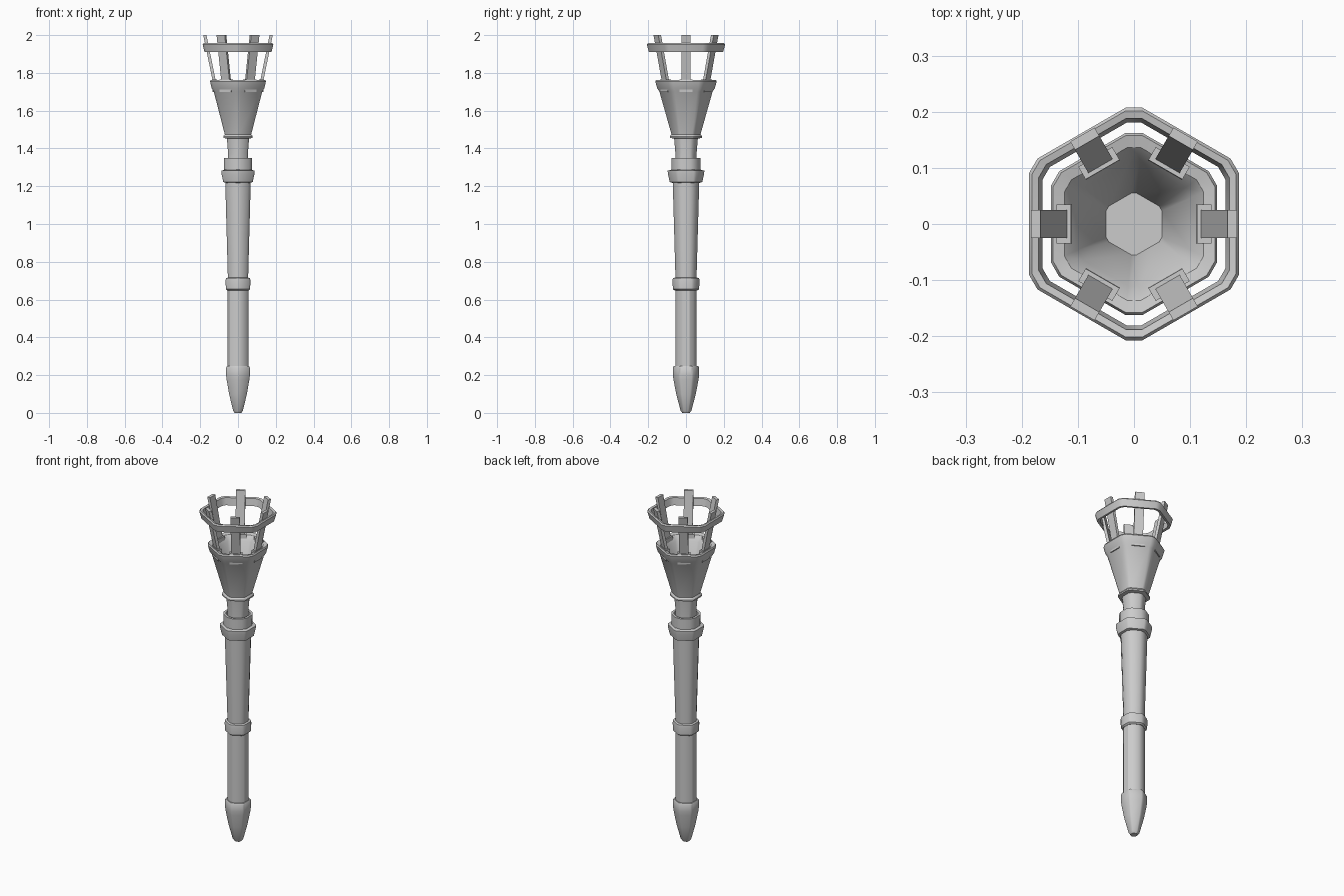
import bpy, bmesh
from math import radians, tan, cos, sin
from mathutils import Vector, Matrix

if "Cube" in bpy.data.objects:
    bpy.data.objects.remove(bpy.data.objects["Cube"])

FLAT = tan(radians(30))


def hex_ring(bm, apothem, z, k):
    """Hexagon with chamfered corners; flats face +-x, corners face +-y."""
    verts = []
    for i in range(6):
        rot = Matrix.Rotation(radians(60 * i), 3, 'Z')
        for s in (-1, 1):
            verts.append(bm.verts.new(rot @ Vector((apothem, s * k * apothem * FLAT, z))))
    return verts


def finish(name, bm, angle=30):
    bmesh.ops.recalc_face_normals(bm, faces=bm.faces)
    mesh = bpy.data.meshes.new(name)
    bm.to_mesh(mesh)
    bm.free()
    obj = bpy.data.objects.new(name, mesh)
    bpy.context.collection.objects.link(obj)
    bpy.ops.object.select_all(action='DESELECT')
    obj.select_set(True)
    bpy.context.view_layer.objects.active = obj
    bpy.ops.object.shade_smooth_by_angle(angle=radians(angle))
    return obj


def hex_loft(name, profile, k=0.82, closed=False):
    """Skin chamfered hexagons along an (apothem, z) profile."""
    bm = bmesh.new()
    rings = [hex_ring(bm, a, z, k) for a, z in profile]
    pairs = list(zip(rings, rings[1:]))
    if closed:
        pairs.append((rings[-1], rings[0]))
    for lo, hi in pairs:
        for j in range(12):
            n = (j + 1) % 12
            bm.faces.new((lo[j], lo[n], hi[n], hi[j]))
    if not closed:
        bm.faces.new(rings[0])
        bm.faces.new(rings[-1])
    return finish(name, bm)


def cage_bar(name, angle, sections):
    """Leaning flat bar from (inner x, outer x, half width, z) sections."""
    bm = bmesh.new()
    rot = Matrix.Rotation(radians(angle), 3, 'Z')
    rings = []
    for x0, x1, w, z in sections:
        corners = ((x0, -w), (x1, -w), (x1, w), (x0, w))
        rings.append([bm.verts.new(rot @ Vector((x, y, z))) for x, y in corners])
    for lo, hi in zip(rings, rings[1:]):
        for j in range(4):
            n = (j + 1) % 4
            bm.faces.new((lo[j], lo[n], hi[n], hi[j]))
    bm.faces.new(rings[0])
    bm.faces.new(rings[-1])
    return finish(name, bm)


# Handle, bottom to top
hex_loft("foot_tip", [(0.018, 0.0), (0.026, 0.012), (0.047, 0.10), (0.060, 0.175),
                      (0.063, 0.20), (0.063, 0.24), (0.059, 0.247)])
hex_loft("lower_shaft", [(0.055, 0.22), (0.055, 0.67)], k=0.55)
hex_loft("middle_band", [(0.056, 0.648), (0.064, 0.655), (0.066, 0.70),
                         (0.064, 0.713), (0.055, 0.716)], k=0.75)
hex_loft("upper_grip", [(0.053, 0.69), (0.060, 0.95), (0.068, 1.24)], k=0.6)
hex_loft("collar", [(0.066, 1.218), (0.078, 1.222), (0.087, 1.265),
                    (0.088, 1.282), (0.070, 1.288)])
hex_loft("collar_socket", [(0.074, 1.27), (0.075, 1.35), (0.062, 1.35), (0.060, 1.29)], k=0.6)
hex_loft("neck", [(0.053, 1.28), (0.053, 1.38), (0.060, 1.47)], k=0.7)

# Hollow flared cup
hex_loft("cup", [(0.058, 1.452), (0.078, 1.456), (0.078, 1.464), (0.070, 1.475),
                 (0.128, 1.70), (0.139, 1.718), (0.148, 1.755), (0.144, 1.763),
                 (0.124, 1.758), (0.101, 1.73), (0.050, 1.52)], k=0.80)

# Six bars with their sockets, held by a hoop
for i in range(6):
    cage_bar(f"cage_bar_{i + 1}", 60 * i,
             [(0.106, 0.122, 0.025, 1.70), (0.167, 0.184, 0.025, 2.0)])
    cage_bar(f"bar_socket_{i + 1}", 60 * i,
             [(0.108, 0.134, 0.035, 1.70), (0.112, 0.138, 0.035, 1.766)])
hex_loft("cage_hoop", [(0.163, 1.912), (0.177, 1.910), (0.187, 1.950),
                       (0.182, 1.957), (0.170, 1.954)], k=0.84, closed=True)
